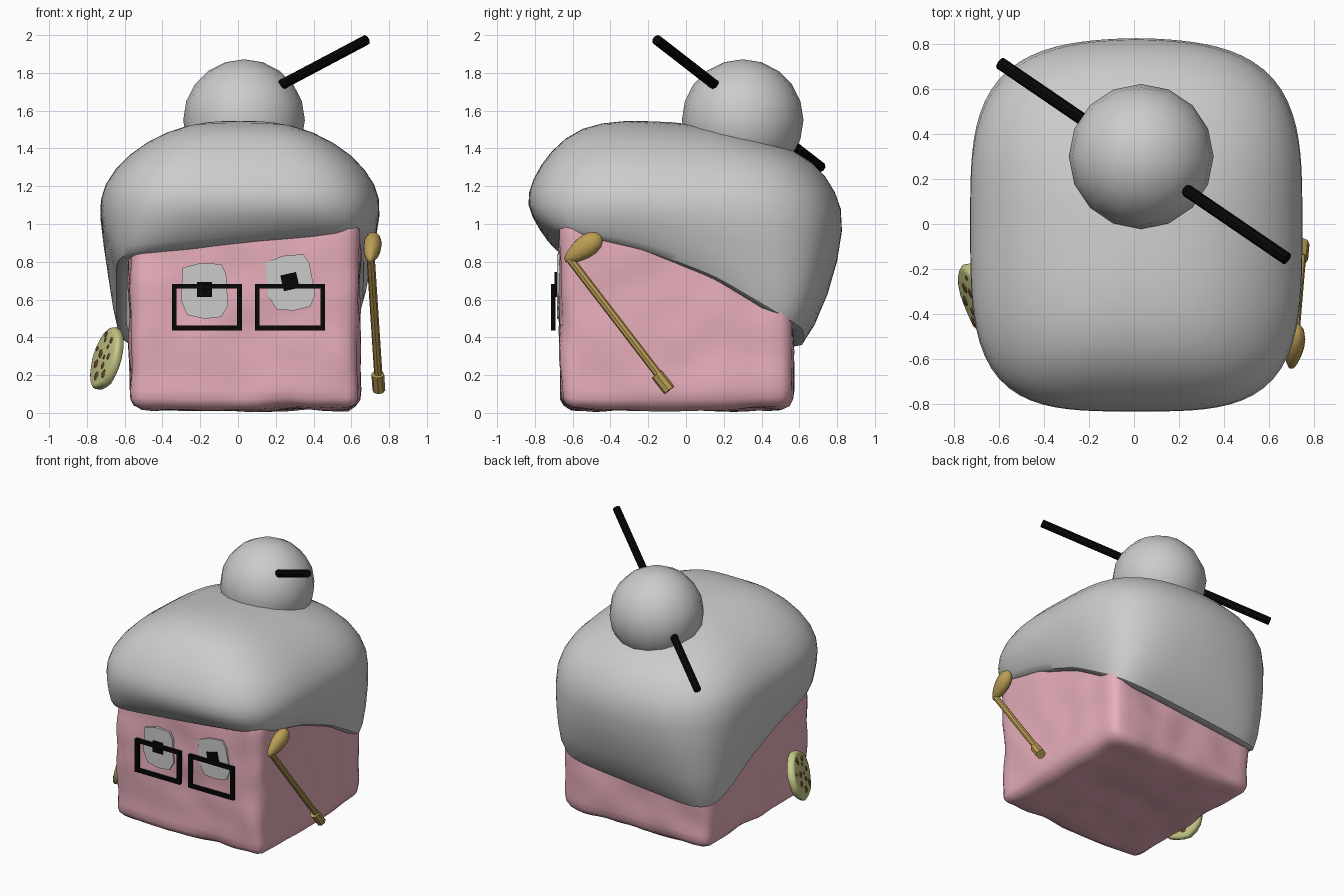
import bpy, bmesh, math
from mathutils import Vector, Matrix, noise

if "Cube" in bpy.data.objects:
    bpy.data.objects.remove(bpy.data.objects["Cube"])


def material(name, rgb):
    m = bpy.data.materials.new(name)
    m.diffuse_color = (*rgb, 1)
    m.use_nodes = True
    m.node_tree.nodes["Principled BSDF"].inputs["Base Color"].default_value = m.diffuse_color
    return m


PINK = material("pink", (0.8, 0.42, 0.49))
BLACK = material("black", (0.002, 0.002, 0.002))
GOLD = material("gold", (0.5, 0.34, 0.09))
BISCUIT = material("biscuit", (0.58, 0.6, 0.25))
BROWN = material("brown", (0.13, 0.06, 0.02))


def finish(bm, name, mat=None, smooth=None):
    bmesh.ops.recalc_face_normals(bm, faces=bm.faces)
    me = bpy.data.meshes.new(name)
    bm.to_mesh(me)
    bm.free()
    ob = bpy.data.objects.new(name, me)
    bpy.context.collection.objects.link(ob)
    if mat:
        me.materials.append(mat)
    if smooth:
        bpy.ops.object.select_all(action='DESELECT')
        ob.select_set(True)
        bpy.context.view_layer.objects.active = ob
        bpy.ops.object.shade_smooth_by_angle(angle=math.radians(smooth))
    return ob


def frame(axis, at):
    return Matrix.Translation(at) @ Vector(axis).to_track_quat('Z', 'Y').to_matrix().to_4x4()


def rod(bm, a, b, r, sides=8):
    a, b = Vector(a), Vector(b)
    bmesh.ops.create_cone(bm, cap_ends=True, segments=sides, radius1=r, radius2=r,
                          depth=(b - a).length, matrix=frame(b - a, (a + b) / 2))


def box(bm, x, y, z, sx, sy, sz, tilt=0):
    m = Matrix.Translation((x, y, z)) @ Matrix.Rotation(tilt, 4, 'Y') @ Matrix.Diagonal((sx, sy, sz, 1))
    bmesh.ops.create_cube(bm, size=1, matrix=m)


# Body: rounded cube with a wobbly surface
bm = bmesh.new()
bmesh.ops.create_cube(bm, size=2)
bmesh.ops.subdivide_edges(bm, edges=bm.edges[:], cuts=19, use_grid_fill=True)
half, rad = Vector((0.605, 0.615, 0.52)), 0.08
for v in bm.verts:
    p = Vector([c * h for c, h in zip(v.co, half)])
    core = Vector([max(-h + rad, min(h - rad, c)) for c, h in zip(p, half)])
    out = (p - core).normalized()
    p = core + out * rad + out * 0.024 * noise.noise(p * 4.5)
    v.co = p + Vector((0.035, -0.05, 0.54))
finish(bm, "body", PINK, 60)


# Hair: lofted cap whose hem falls from the forehead to the nape
def hem(x, y):
    keys = [(-0.66, 0.90), (-0.2, 0.79), (0.15, 0.65), (0.48, 0.45), (0.66, 0.35)]
    y = max(-0.66, min(0.66, y))
    for (y0, z0), (y1, z1) in zip(keys, keys[1:]):
        if y <= y1:
            return z0 + (z1 - z0) * (y - y0) / (y1 - y0) + 0.1 * x


# half width, front y, back y, front z, back z, blend from hem to those heights, squareness
rings = [(0.60, -0.62, 0.53, 1.1, 1.0, 0.02, 14), (0.655, -0.69, 0.61, 1.1, 1.0, -0.06, 10),
         (0.70, -0.78, 0.76, 1.1, 1.0, 0.4, 5), (0.75, -0.85, 0.85, 1.1, 1.0, 1, 3.6),
         (0.73, -0.82, 0.80, 1.23, 1.17, 1, 3.6), (0.60, -0.72, 0.68, 1.39, 1.34, 1, 3.5),
         (0.40, -0.56, 0.46, 1.52, 1.44, 1, 3.3), (0.2, -0.33, 0.2, 1.55, 1.51, 1, 3)]
N = 48
bm = bmesh.new()
loops = []
for hx, yf, yb, zf, zb, blend, n in rings:
    loop = []
    for i in range(N):
        t = 2 * math.pi * i / N
        c, s = math.cos(t), math.sin(t)
        k = (abs(c) ** n + abs(s) ** n) ** (-1 / n)
        x, u = hx * c * k, s * k
        y = -u * yf if u < 0 else u * yb
        if u > 0:    # rounder back of the head
            y -= 0.07 * min(blend, 1) * abs(c * k) ** 1.5 * u if blend > 0.1 else 0
        z = zf + (zb - zf) * (y - yf) / (yb - yf)
        low = hem(x, y)
        loop.append(bm.verts.new((x + 0.01, y, low + (z - low) * blend)))
    loops.append(loop)
for a, b in zip(loops, loops[1:]):
    for i in range(N):
        j = (i + 1) % N
        bm.faces.new((a[i], a[j], b[j], b[i]))
top = bm.verts.new((0.0, -0.08, 1.54))
for i in range(N):
    bm.faces.new((loops[-1][i], loops[-1][(i + 1) % N], top))
hair = finish(bm, "hair", None, 80)
hair.modifiers.new("smooth", 'SUBSURF').levels = 1
hair.modifiers["smooth"].render_levels = 1

# Bun and the stick through it
bm = bmesh.new()
bmesh.ops.create_uvsphere(bm, u_segments=16, v_segments=10, radius=0.322,
                          matrix=Matrix.Translation((0.032, 0.3, 1.55)))
finish(bm, "hair_bun", None, 60)
bm = bmesh.new()
rod(bm, (0.68, -0.155, 1.975), (-0.595, 0.715, 1.3), 0.028)
finish(bm, "hair_stick", BLACK)

# Eyes: irregular plates with square pupils
outline = [(-0.115, 0.12), (-0.02, 0.145), (0.09, 0.14), (0.115, 0.09), (0.125, -0.08),
           (0.09, -0.14), (0.0, -0.15), (-0.09, -0.13), (-0.125, -0.05)]
for side, cx, cz, tilt, size in (("left", -0.178, 0.648, 0.0, 0.08), ("right", 0.275, 0.69, -0.22, 0.085)):
    bm = bmesh.new()
    f = bm.faces.new([bm.verts.new((x, 0, z)) for x, z in outline])
    ext = bmesh.ops.extrude_face_region(bm, geom=[f])
    bmesh.ops.translate(bm, vec=(0, 0.05, 0),
                        verts=[g for g in ext['geom'] if isinstance(g, bmesh.types.BMVert)])
    bmesh.ops.transform(bm, verts=bm.verts, matrix=Matrix.Translation((cx, -0.683, cz))
                        @ Matrix.Rotation(tilt * 0.6, 4, 'Y'))
    finish(bm, side + "_eye", None, 30)
    bm = bmesh.new()
    box(bm, cx, -0.68, cz + 0.005, size, 0.03, size, tilt)
    finish(bm, side + "_pupil", BLACK)

# Glasses: two rectangular rims
bm = bmesh.new()
for cx in (-0.165, 0.275):
    for s in (-1, 1):
        box(bm, cx, -0.703, 0.56 + s * 0.11, 0.37, 0.024, 0.025)
        box(bm, cx + s * 0.173, -0.703, 0.56, 0.025, 0.024, 0.245)
finish(bm, "glasses", BLACK)

# Cookie with chips on both faces
m = frame((-1, -0.36, 0.3), (-0.693, -0.34, 0.288))
bm = bmesh.new()
bmesh.ops.create_cone(bm, cap_ends=True, segments=20, radius1=0.17, radius2=0.17, depth=0.055)
for v in bm.verts:
    v.co.xy *= 1 + 0.06 * noise.noise(v.co * 12)
bmesh.ops.bevel(bm, geom=[e for e in bm.edges if abs(e.verts[0].co.z - e.verts[1].co.z) < 1e-4],
                offset=0.022, segments=3, affect='EDGES', profile=0.5)
bmesh.ops.transform(bm, verts=bm.verts, matrix=m)
finish(bm, "cookie", BISCUIT, 50)
bm = bmesh.new()
for i in range(12):
    r, a = 0.135 * math.sqrt((i + 0.4) / 12), i * 2.4 + 0.3 * (i % 3)
    s = 0.013 + 0.007 * (i * 2 % 3)
    for z in (-0.026, 0.026):
        bmesh.ops.create_uvsphere(bm, u_segments=8, v_segments=6, radius=1, matrix=m
            @ Matrix.Translation((r * math.cos(a), r * math.sin(a), z)) @ Matrix.Diagonal((s, s, 0.007, 1)))
finish(bm, "cookie_chips", BROWN, 40)

# Club: tapered head, shaft and grip
bm = bmesh.new()
bmesh.ops.create_uvsphere(bm, u_segments=12, v_segments=8, radius=1)
for v in bm.verts:
    w = 0.86 + 0.24 * v.co.z
    v.co = (v.co.x * 0.054 * w, v.co.y * 0.068 * w, v.co.z * 0.118)
m = frame((0.02, 0.17, 0.12), (0.71, -0.545, 0.87))
bmesh.ops.transform(bm, verts=bm.verts, matrix=m)
finish(bm, "club_head", GOLD, 50)
bm = bmesh.new()
rod(bm, (0.703, -0.615, 0.815), (0.745, -0.12, 0.17), 0.022)
rod(bm, (0.74, -0.155, 0.205), (0.746, -0.088, 0.12), 0.034)
finish(bm, "club_shaft", GOLD, 40)
